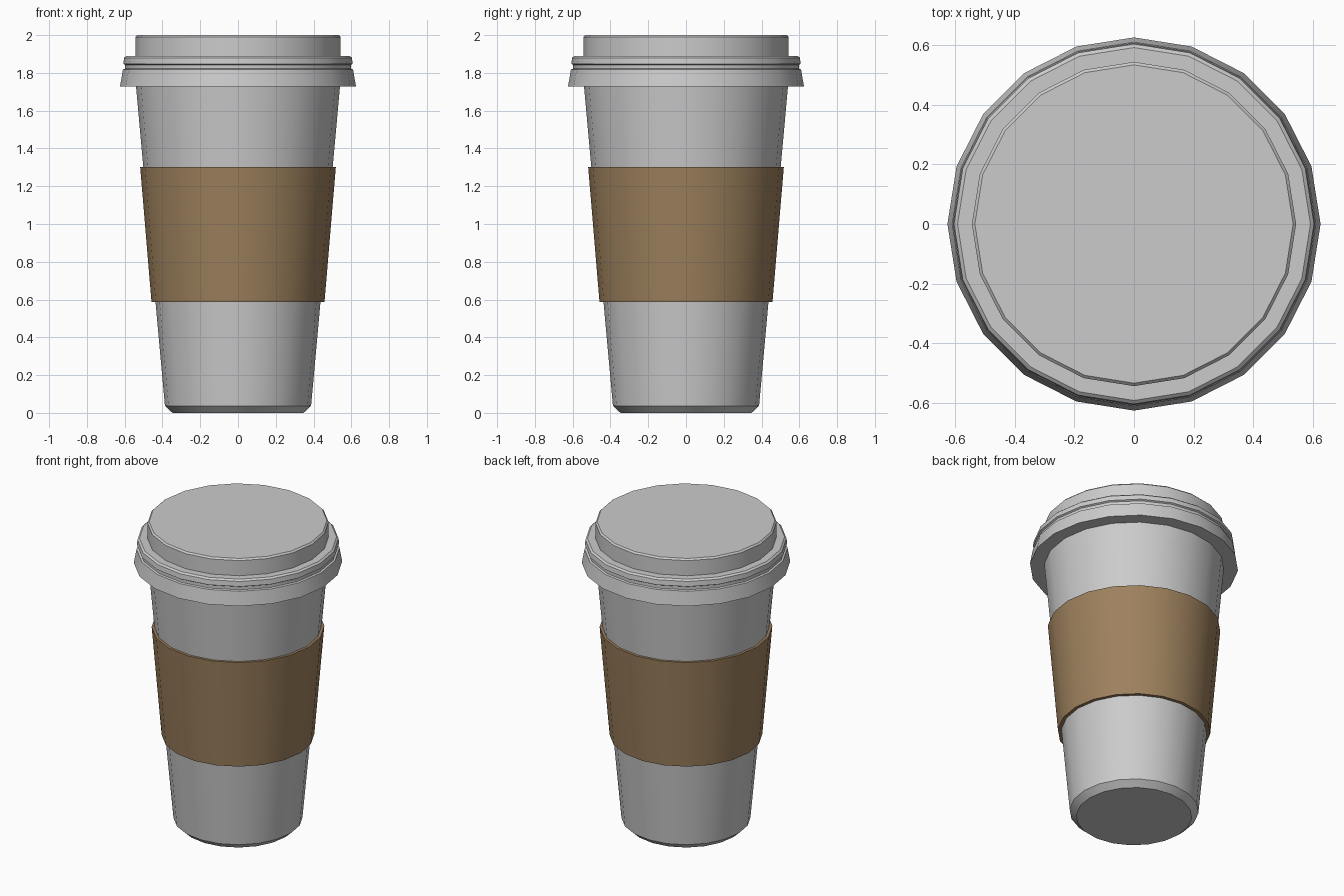
import bpy, bmesh, math

if "Cube" in bpy.data.objects:
    bpy.data.objects.remove(bpy.data.objects["Cube"])

SIDES = 20


def lathe(name, profile, closed=False, color=None):
    """Spin an (r, z) profile around z; open profiles get end caps."""
    bm = bmesh.new()
    rings = []
    for r, z in profile:
        rings.append([bm.verts.new((r * math.cos(a), r * math.sin(a), z))
                      for a in (2 * math.pi * i / SIDES for i in range(SIDES))])
    pairs = list(zip(rings, rings[1:]))
    if closed:
        pairs.append((rings[-1], rings[0]))
    else:
        bm.faces.new(rings[0][::-1])
        bm.faces.new(rings[-1])
    for lo, hi in pairs:
        for i in range(SIDES):
            j = (i + 1) % SIDES
            bm.faces.new((lo[i], lo[j], hi[j], hi[i]))
    bmesh.ops.recalc_face_normals(bm, faces=bm.faces)
    mesh = bpy.data.meshes.new(name)
    bm.to_mesh(mesh)
    bm.free()
    obj = bpy.data.objects.new(name, mesh)
    bpy.context.collection.objects.link(obj)
    if color:
        mat = bpy.data.materials.new(name)
        mat.diffuse_color = color
        mat.use_nodes = True
        mat.node_tree.nodes["Principled BSDF"].inputs["Base Color"].default_value = mat.diffuse_color
        mesh.materials.append(mat)
    bpy.ops.object.select_all(action='DESELECT')
    obj.select_set(True)
    bpy.context.view_layer.objects.active = obj
    bpy.ops.object.shade_smooth_by_angle(angle=math.radians(30))
    return obj


# Tapered cup with a chamfered base
lathe("cup", [(0.347, 0), (0.387, 0.037), (0.541, 1.74)])

# Cardboard sleeve wrapped around the cup
lathe("sleeve", [(0.43, 0.587), (0.458, 0.587), (0.518, 1.303), (0.495, 1.303)],
      closed=True, color=(0.34, 0.22, 0.11, 1))

# Lid: flared skirt, groove, rim bead and raised top
lathe("lid", [(0.53, 1.727), (0.625, 1.727), (0.609, 1.818), (0.597, 1.822),
              (0.597, 1.842), (0.607, 1.848), (0.603, 1.88), (0.591, 1.89),
              (0.543, 1.89), (0.543, 1.99), (0.533, 2.0)])
